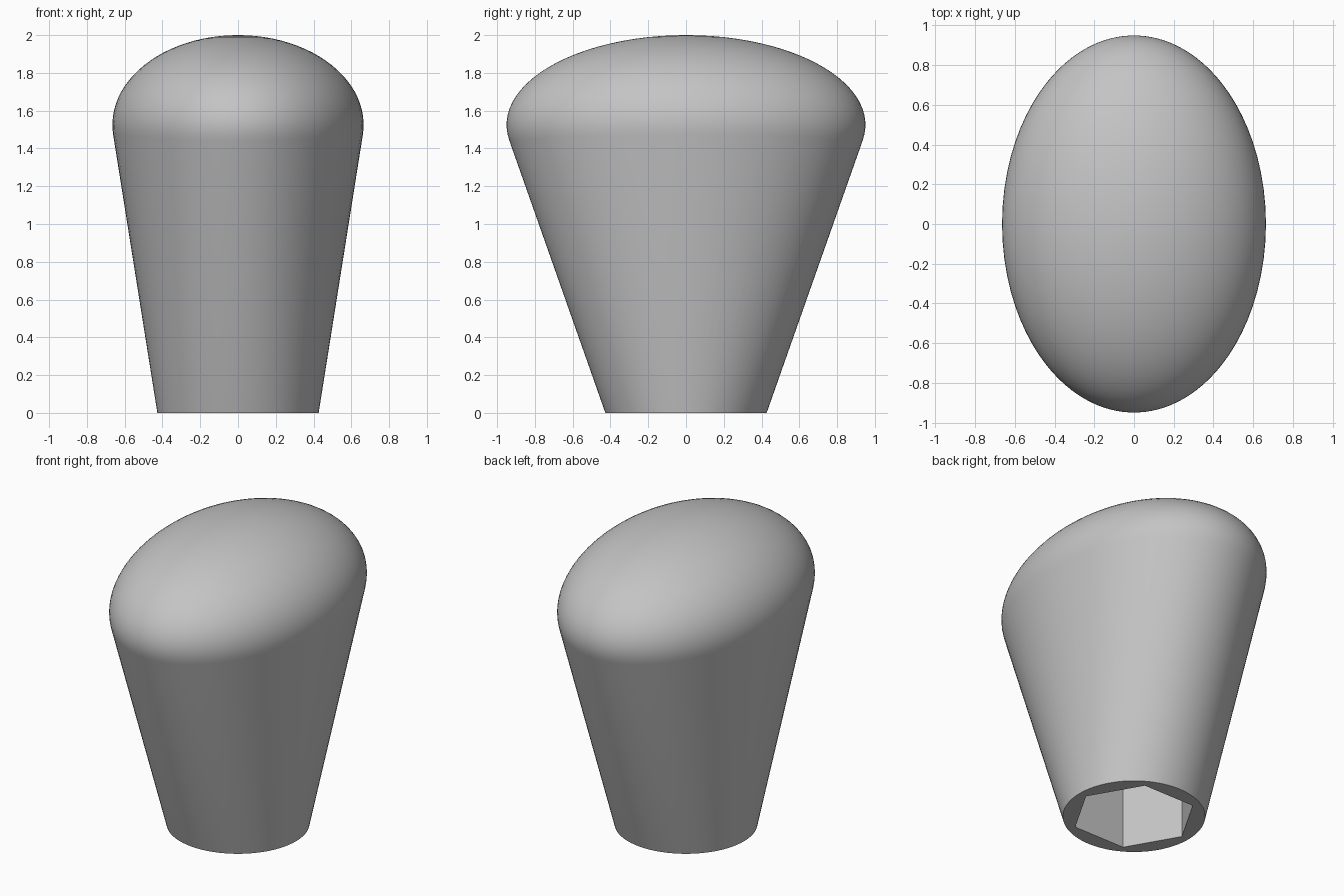
import bpy
import bmesh
from math import atan2, asin, hypot, sin, cos, pi, radians

cube = bpy.data.objects.get("Cube")
if cube:
    bpy.data.objects.remove(cube, do_unlink=True)

BASE_R = 0.427                      # round foot radius
A, B, C = 0.665, 0.95, 0.475        # dome semi-axes
ZC = 2.0 - C                        # dome centre height
HEX_R, HEX_DEPTH = 0.375, 0.9       # socket in the foot
SEGS, RINGS = 96, 24

grey = bpy.data.materials.new("plain grey")
grey.use_nodes = True
colour = (0.55, 0.55, 0.55, 1.0)
grey.diffuse_color = colour
grey.node_tree.nodes["Principled BSDF"].inputs["Base Color"].default_value = colour

bm = bmesh.new()


def ring_faces(lower, upper):
    n = len(lower)
    for i in range(n):
        j = (i + 1) % n
        bm.faces.new((lower[i], lower[j], upper[j], upper[i]))


# Tapered body: straight rulings from the round foot, tangent to the dome
rings = [[] for _ in range(RINGS + 1)]
for i in range(SEGS):
    beta = 2 * pi * i / SEGS
    rings[0].append(bm.verts.new((BASE_R * cos(beta), BASE_R * sin(beta), 0)))
    phi = atan2(B * sin(beta), A * cos(beta))
    p, q = BASE_R * hypot(cos(phi) / A, sin(phi) / B), ZC / C
    start = asin(1 / hypot(p, q)) - atan2(p, q)
    # Dome rings, from the tangent line up towards the pole
    for k in range(RINGS):
        t = -start + (pi / 2 + start) * k / RINGS
        rings[k + 1].append(bm.verts.new(
            (A * cos(t) * cos(phi), B * cos(t) * sin(phi), ZC + C * sin(t))))
for lower, upper in zip(rings, rings[1:]):
    ring_faces(lower, upper)
pole = bm.verts.new((0, 0, ZC + C))
for i in range(SEGS):
    bm.faces.new((rings[-1][i], rings[-1][(i + 1) % SEGS], pole))

# Hexagonal socket: rim, walls and ceiling
rim, roof = [[bm.verts.new((HEX_R * cos(k * pi / 3), HEX_R * sin(k * pi / 3), z))
              for k in range(6)] for z in (0, HEX_DEPTH)]
ring_faces(rim, roof)
bm.faces.new(roof)

# Flat underside around the socket
step = SEGS // 6
for k in range(6):
    arc = [rings[0][(k * step + i) % SEGS] for i in range(step + 1)]
    bm.faces.new(arc + [rim[(k + 1) % 6], rim[k]])

bmesh.ops.recalc_face_normals(bm, faces=bm.faces)
mesh = bpy.data.meshes.new("domed_knob")
bm.to_mesh(mesh)
bm.free()
mesh.materials.append(grey)

knob = bpy.data.objects.new("domed_knob", mesh)
bpy.context.collection.objects.link(knob)
bpy.ops.object.select_all(action="DESELECT")
knob.select_set(True)
bpy.context.view_layer.objects.active = knob
bpy.ops.object.shade_smooth_by_angle(angle=radians(30))
